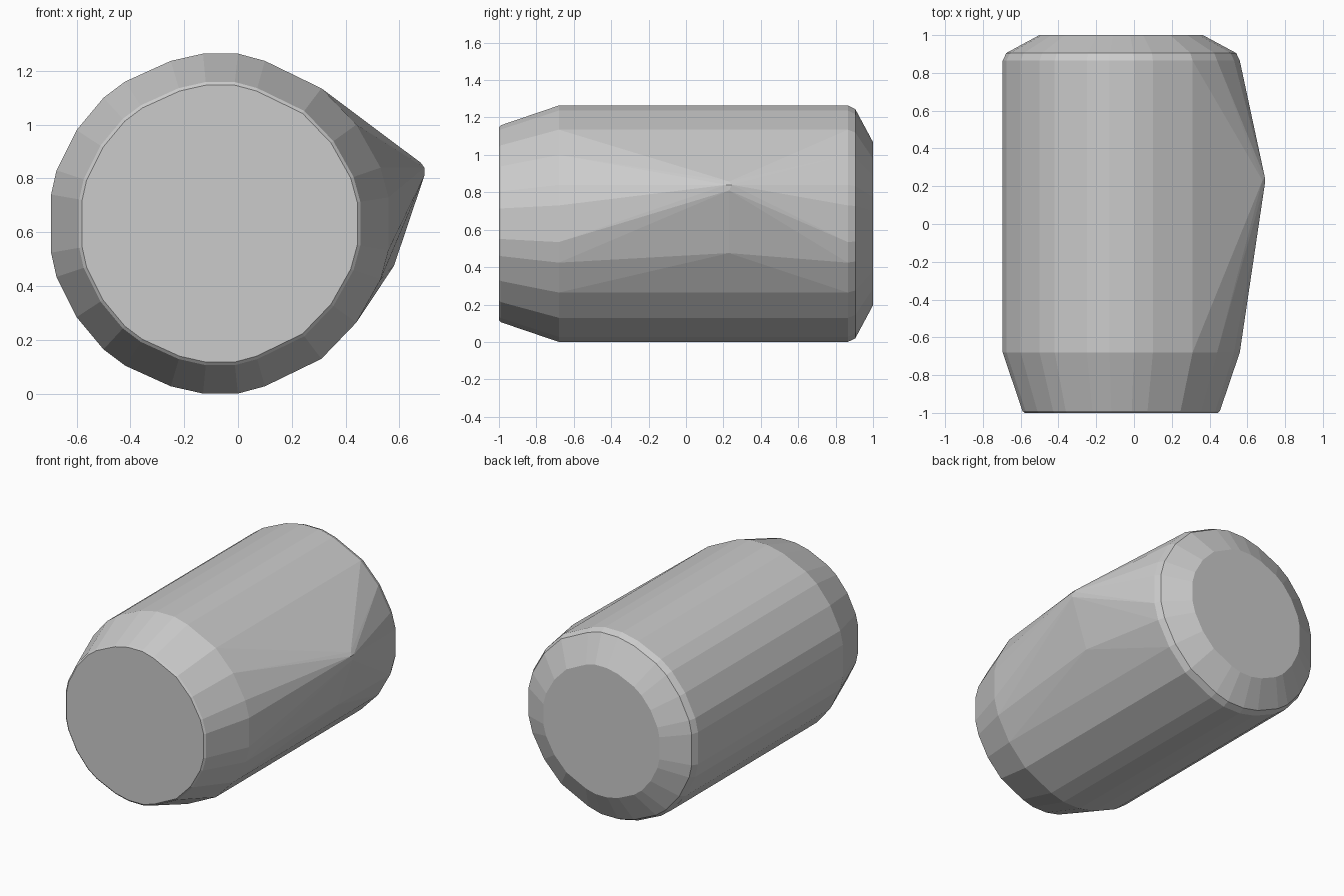
import bpy, bmesh

if "Cube" in bpy.data.objects:
    bpy.data.objects.remove(bpy.data.objects["Cube"])

CX, CZ = -0.07, 0.632

# Upper half of the barrel cross-section (x, z); mirrored below the axis
upper = [(0.56, 0.73), (0.53, 0.84), (0.44, 1.00), (0.31, 1.135), (0.10, 1.237),
         (0.0, 1.264), (-0.13, 1.264), (-0.25, 1.237), (-0.42, 1.16), (-0.50, 1.10),
         (-0.55, 1.04), (-0.60, 0.98), (-0.675, 0.83), (-0.695, 0.74)]
profile = upper + [(x, 2 * CZ - z) for x, z in reversed(upper)]

# Stations along the barrel: (y, scale of cross-section)
stations = [(-1.0, 0.815), (-0.99, 0.833), (-0.68, 1.0),
            (0.865, 1.0), (0.905, 0.97), (1.0, 0.69)]

bm = bmesh.new()
for y, s in stations:
    for x, z in profile:
        bm.verts.new((CX + (x - CX) * s, y, CZ + (z - CZ) * s))

# Side peak, pulled out of the barrel wall
for p in [(0.68, 0.23, 0.858), (0.693, 0.215, 0.84), (0.693, 0.245, 0.84),
          (0.693, 0.23, 0.81), (0.58, 0.23, 0.475)]:
    bm.verts.new(p)

# Wrap everything in one faceted skin
res = bmesh.ops.convex_hull(bm, input=bm.verts[:])
loose = [v for v in bm.verts if not v.link_faces]
bmesh.ops.delete(bm, geom=loose, context='VERTS')
bmesh.ops.dissolve_limit(bm, angle_limit=0.01, verts=bm.verts[:], edges=bm.edges[:])
bmesh.ops.recalc_face_normals(bm, faces=bm.faces[:])

mesh = bpy.data.meshes.new("barrel_hull")
bm.to_mesh(mesh)
bm.free()
bpy.context.collection.objects.link(bpy.data.objects.new("barrel_hull", mesh))
